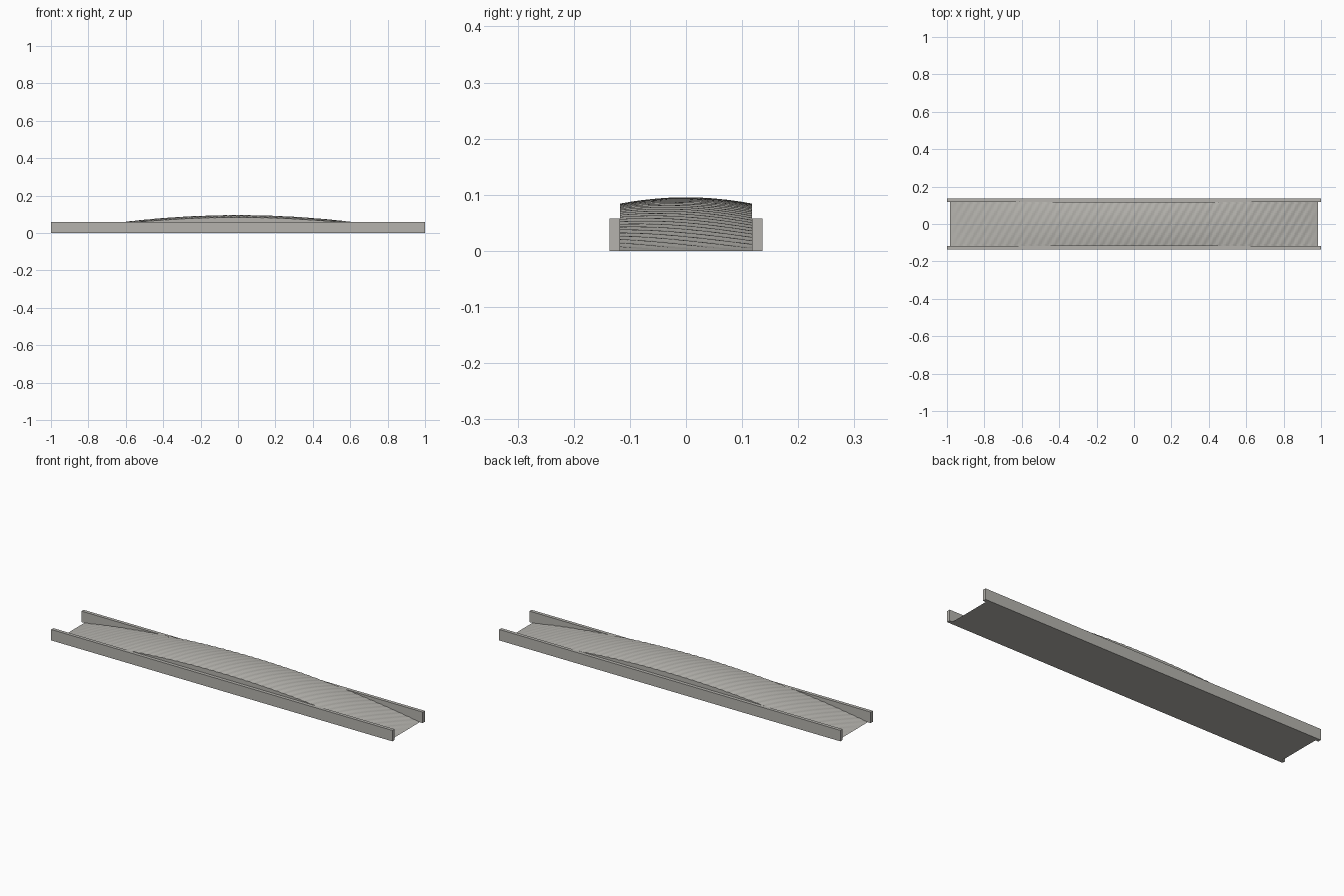
import bpy, bmesh, math

cube = bpy.data.objects.get("Cube")
if cube:
    bpy.data.objects.remove(cube, do_unlink=True)

HALF_ROAD, HALF_WIDTH, CURB_HEIGHT = 0.118, 0.136, 0.058
ROAD_END, CROWN = 0.983, 0.0945

concrete = bpy.data.materials.new("warm grey concrete")
concrete.use_nodes = True
concrete.diffuse_color = (0.46, 0.45, 0.42, 1)
concrete.node_tree.nodes["Principled BSDF"].inputs["Base Color"].default_value = (0.46, 0.45, 0.42, 1)


def add_object(name, bm):
    bmesh.ops.recalc_face_normals(bm, faces=bm.faces)
    mesh = bpy.data.meshes.new(name)
    bm.to_mesh(mesh)
    bm.free()
    mesh.materials.append(concrete)
    obj = bpy.data.objects.new(name, mesh)
    bpy.context.collection.objects.link(obj)
    return obj


def deck_height(x, y):
    """Long arch with a slight cross camber and shallow diagonal ripples."""
    arch = 1 - (x / ROAD_END) ** 2
    camber = 1 - 0.12 * (y / HALF_ROAD) ** 2
    ripple = 0.0011 * math.sin(150 * (x - 0.6 * y)) * min(1, arch * 8)
    return max(0, CROWN * arch * camber + ripple)


# Arched deck: a fine grid extruded down to a flat underside
bm = bmesh.new()
bmesh.ops.create_grid(bm, x_segments=260, y_segments=24, size=1)
for v in bm.verts:
    v.co.x *= ROAD_END
    v.co.y *= HALF_ROAD
top = list(bm.verts)
skirt = bmesh.ops.extrude_edge_only(bm, edges=[e for e in bm.edges if e.is_boundary])
rim = [g for g in skirt["geom"] if isinstance(g, bmesh.types.BMEdge) and g.is_boundary]
for v in top:
    v.co.z = deck_height(v.co.x, v.co.y)
bmesh.ops.contextual_create(bm, geom=rim)
add_object("arched_deck", bm)

# Straight curbs along both sides
for name, side in (("front_curb", -1), ("back_curb", 1)):
    bm = bmesh.new()
    bmesh.ops.create_cube(bm, size=1)
    for v in bm.verts:
        v.co.x *= 2
        v.co.y = v.co.y * (HALF_WIDTH - HALF_ROAD) + side * (HALF_WIDTH + HALF_ROAD) / 2
        v.co.z = (v.co.z + 0.5) * CURB_HEIGHT
    add_object(name, bm)
